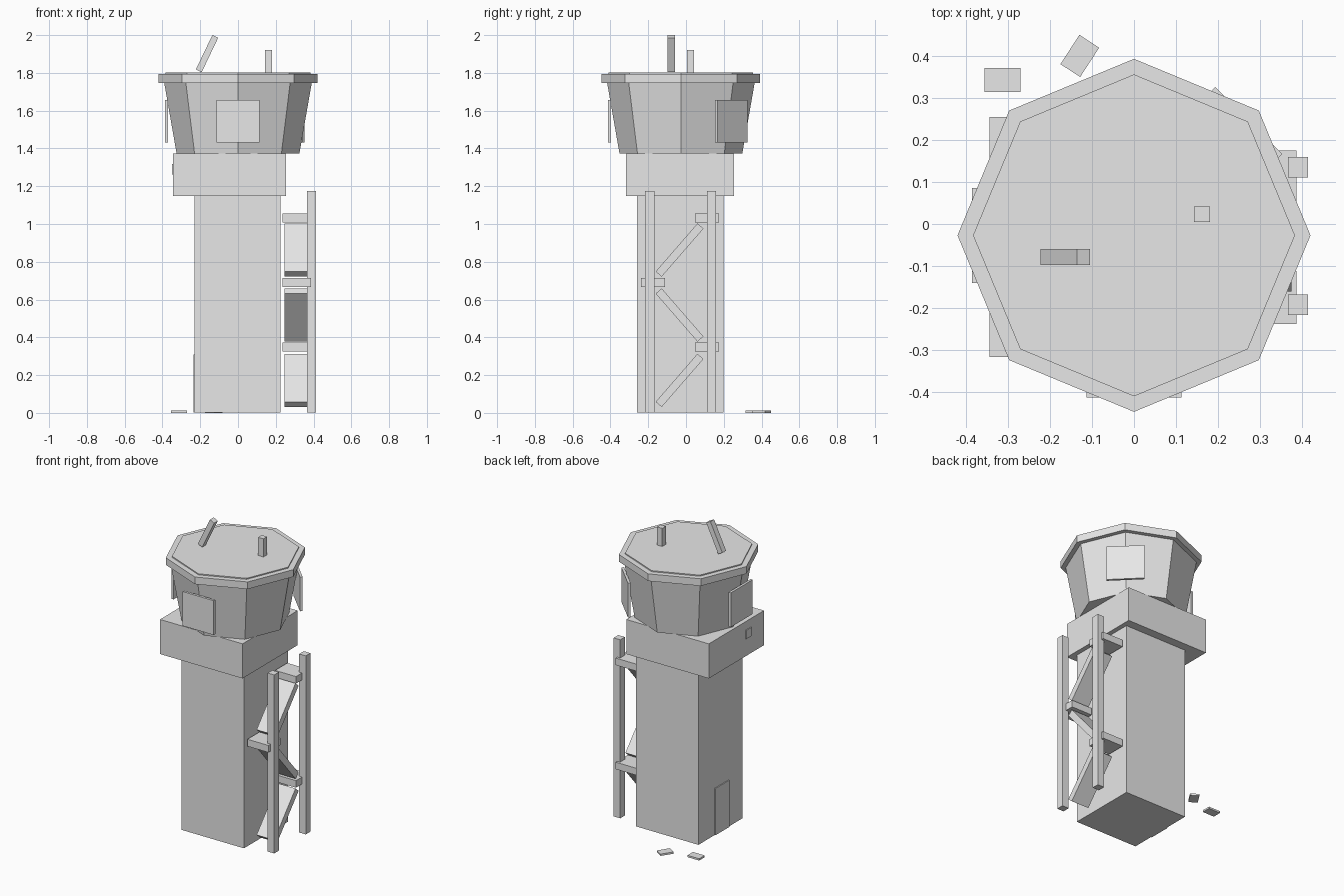
import bpy, math
from mathutils import Matrix, Vector

if "Cube" in bpy.data.objects:
    bpy.data.objects.remove(bpy.data.objects["Cube"])

mat = bpy.data.materials.new("light grey")
mat.diffuse_color = (0.8, 0.8, 0.8, 1)
mat.use_nodes = True
mat.node_tree.nodes["Principled BSDF"].inputs["Base Color"].default_value = mat.diffuse_color


def finish(name):
    ob = bpy.context.object
    ob.name = name
    ob.data.materials.append(mat)
    return ob


def block(name, centre, size, axis='Z', angle=0):
    """Box of a given size, turned about one axis."""
    bpy.ops.mesh.primitive_cube_add(size=1)
    ob = finish(name)
    ob.data.transform(Matrix.Translation(Vector(centre))
                      @ Matrix.Rotation(math.radians(angle), 4, axis)
                      @ Matrix.Diagonal((*size, 1)))
    return ob


def span(name, x, y, z):
    """Box from its limits on each axis."""
    lim = (x, y, z)
    return block(name, [(a + b) / 2 for a, b in lim], [b - a for a, b in lim])


CY = -0.027  # centre of the cab in y


def octagon(name, r1, r2, z1, z2):
    """Eight-sided ring body with corners on the x and y axes."""
    bpy.ops.mesh.primitive_cone_add(vertices=8, radius1=r1, radius2=r2, depth=z2 - z1,
                                    location=(0, CY, (z1 + z2) / 2))
    return finish(name)


# Tower shaft and the wider collar
span("shaft", (-0.229, 0.225), (-0.26, 0.198), (0.003, 1.147))
span("collar", (-0.344, 0.255), (-0.317, 0.255), (1.147, 1.374))
span("door", (-0.235, -0.228), (-0.115, 0.03), (0.003, 0.31))
span("collar_hatch", (-0.350, -0.343), (-0.18, -0.125), (1.262, 1.318))

# Flared control cab with roof rim and roof panel
octagon("cab", 0.325, 0.391, 1.373, 1.75)
octagon("roof_rim", 0.42, 0.42, 1.747, 1.794)
octagon("roof_panel", 0.383, 0.383, 1.78, 1.801)

# Shutter plates standing on three corners of the cab
for i, a in enumerate((-90, 180, 45)):
    r = math.radians(a)
    block(f"shutter_{i}", (0.378 * math.cos(r), CY + 0.378 * math.sin(r), 1.543),
          (0.016, 0.226, 0.225), 'Z', a)

# Roof masts, one bent over
span("straight_mast", (0.143, 0.181), (0.005, 0.042), (1.79, 1.92))
block("bent_mast", (-0.164, -0.078, 1.902), (0.034, 0.038, 0.202), 'Y', 25.6)

# Scaffold on the right side: posts, brackets and zigzag braces
for i, y in enumerate((-0.192, 0.135)):
    span(f"scaffold_post_{i}", (0.366, 0.414), (y - 0.024, y + 0.024), (0.003, 1.174))
for i, (y, z) in enumerate(((0.112, 0.349), (-0.175, 0.69), (0.112, 1.032))):
    block(f"scaffold_bracket_{i}", (0.311, y, z), (0.152, 0.127, 0.046))
for i, (z, a) in enumerate(((0.172, 49), (0.518, -49), (0.862, 49))):
    block(f"scaffold_brace_{i}", (0.311, -0.034, z), (0.128, 0.337, 0.042), 'X', a)

# Loose plates on the ground behind
block("ground_plate_0", (-0.313, 0.343, 0.006), (0.085, 0.057, 0.012))
block("ground_plate_1", (-0.129, 0.40, 0.006), (0.083, 0.056, 0.012), 'Z', 57)
